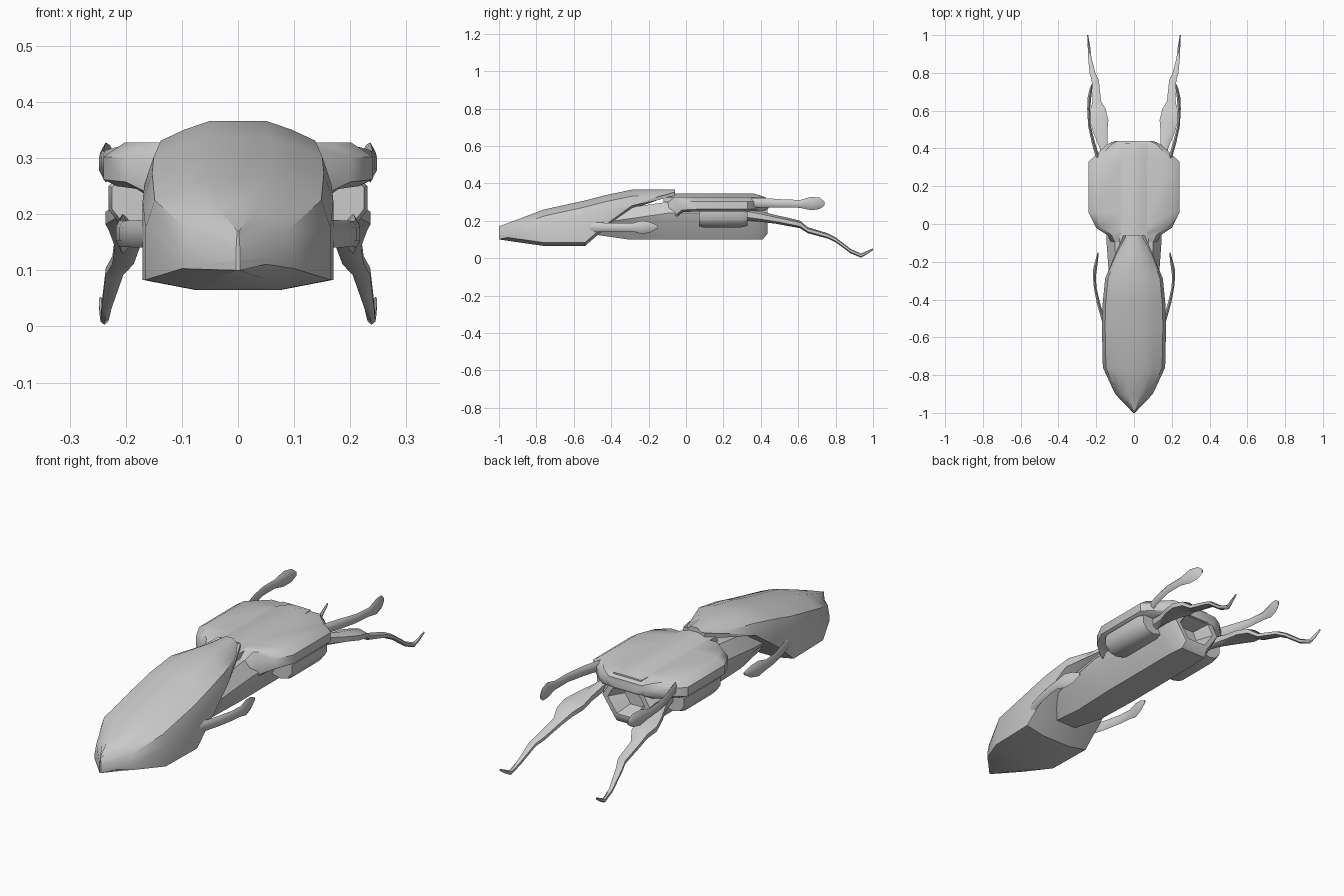
import bpy, bmesh, math


def loft(name, rings, mirror=False, angle=40):
    """Skin a list of equal-length closed rings and cap both ends."""
    bm = bmesh.new()
    vs = [[bm.verts.new(p) for p in r] for r in rings]
    n = len(rings[0])
    for a, b in zip(vs, vs[1:]):
        for i in range(n):
            j = (i + 1) % n
            bm.faces.new((a[i], a[j], b[j], b[i]))
    bm.faces.new(vs[0])
    bm.faces.new(vs[-1])
    bmesh.ops.remove_doubles(bm, verts=bm.verts, dist=0.0005)
    bmesh.ops.recalc_face_normals(bm, faces=bm.faces)
    me = bpy.data.meshes.new(name)
    bm.to_mesh(me)
    bm.free()
    ob = bpy.data.objects.new(name, me)
    bpy.context.collection.objects.link(ob)
    if mirror:
        ob.modifiers.new("Mirror", 'MIRROR')
    bpy.ops.object.select_all(action='DESELECT')
    ob.select_set(True)
    bpy.context.view_layer.objects.active = ob
    bpy.ops.object.shade_smooth_by_angle(angle=math.radians(angle))
    return ob


def symmetric(half, y):
    """Closed ring from a right-half (x, z) profile running top to bottom."""
    return [(x, y, z) for x, z in half] + [(-x, y, z) for x, z in reversed(half)]


def limb(name, path, sides=6):
    """Tapered limb; path holds (x, y, z, half width, half height)."""
    rings = []
    for x, y, z, w, h in path:
        rings.append([(x + w * math.cos(2 * math.pi * (i + .5) / sides), y,
                       z + h * math.sin(2 * math.pi * (i + .5) / sides) / math.sin(math.pi / 2))
                      for i in range(sides)])
    return loft(name, rings, True, 50)


# Large pointed shell, bottom cut away towards the rear
def shell_ring(y, w, t, b):
    prof = [(.33, t), (.62, t - .015), (.9, t - .035), (1, t - .085), (1, b + .018), (.45, b)]
    return symmetric([(k * w, max(z, b)) for k, z in prof], y)

loft("pointed_shell", [shell_ring(*r) for r in [
    (-1, .004, .17, .10), (-.9, .10, .207, .085), (-.76, .165, .26, .065),
    (-.54, .17, .308, .065), (-.43, .167, .337, .16), (-.29, .153, .366, .262),
    (-.15, .096, .366, .31), (-.06, .055, .366, .335)]])


# Keel-shaped body core with a recess in the rear end
def core_ring(y, w, b, t, s=1.0):
    mid = (b + t) / 2
    half = [(.7 * w, t), (w, t - .06), (.92 * w, mid), (.5 * w, b)]
    return symmetric([(x * s, mid + (z - mid) * s) for x, z in half], y)

loft("body_core", [core_ring(*r) for r in [
    (-.52, .10, .13, .24), (-.31, .13, .10, .27), (-.1, .145, .10, .30),
    (.33, .145, .10, .30), (.41, .13, .10, .29), (.435, .12, .13, .275),
    (.435, .12, .13, .275, .78), (.36, .10, .14, .27, .6)]])


# Wing case spreading over the core
def case_ring(y, w, t, b):
    h = t - b
    return symmetric([(.3 * w, t), (.84 * w, t), (w, t - .33 * h),
                      (w, b + .15 * h), (.9 * w, b), (.4 * w, b)], y)

loft("wing_case", [case_ring(*r) for r in [
    (-.17, .085, .24, .17), (-.06, .14, .328, .21), (-.02, .20, .328, .245),
    (.06, .24, .328, .25), (.33, .24, .328, .25),
    (.42, .145, .322, .255), (.44, .10, .31, .265)]])

# Raised ridge along the back
loft("back_ridge", [symmetric([(w, t), (3.2 * w, .325), (3.2 * w, .30)], y)
                    for y, w, t in [(-.12, .024, .346), (.36, .024, .346), (.425, .022, .326)]])

# Haunch pods hanging under the wing case
def pod_ring(y, s):
    cx, cz = .165, .22
    pts = [(-.06, .05), (.045, .05), (.066, .03), (.066, -.012), (.04, -.045), (.0, -.055), (-.06, -.04)]
    return [(cx + x * s, y, cz + z * s) for x, z in pts]

loft("haunch_pod", [pod_ring(y, s) for y, s in [(.07, .9), (.09, 1), (.30, 1), (.33, .85)]], True)

# Front flippers
limb("front_flipper", [
    (.155, -.53, .165, .012, .025), (.188, -.42, .165, .010, .024),
    (.205, -.34, .165, .008, .023), (.210, -.28, .165, .009, .024),
    (.206, -.235, .165, .011, .036), (.197, -.19, .165, .008, .028),
    (.190, -.15, .168, .003, .006)])

# Upper rear flippers
limb("rear_flipper", [
    (.185, .33, .297, .012, .025), (.215, .43, .296, .010, .024),
    (.236, .52, .293, .008, .021), (.240, .61, .290, .009, .021),
    (.236, .67, .292, .011, .036), (.228, .715, .293, .008, .030),
    (.222, .74, .292, .003, .010)])

# Long jointed hind legs with upturned feet
limb("hind_leg", [
    (.145, .32, .235, .022, .032), (.16, .40, .222, .024, .028),
    (.178, .48, .207, .042, .023), (.186, .55, .193, .058, .022),
    (.190, .61, .180, .046, .020), (.197, .65, .150, .026, .016),
    (.205, .76, .118, .022, .014), (.220, .80, .098, .018, .013),
    (.234, .88, .038, .010, .012), (.238, .935, .014, .008, .011),
    (.242, .965, .028, .006, .009), (.245, 1.0, .048, .003, .005)])
